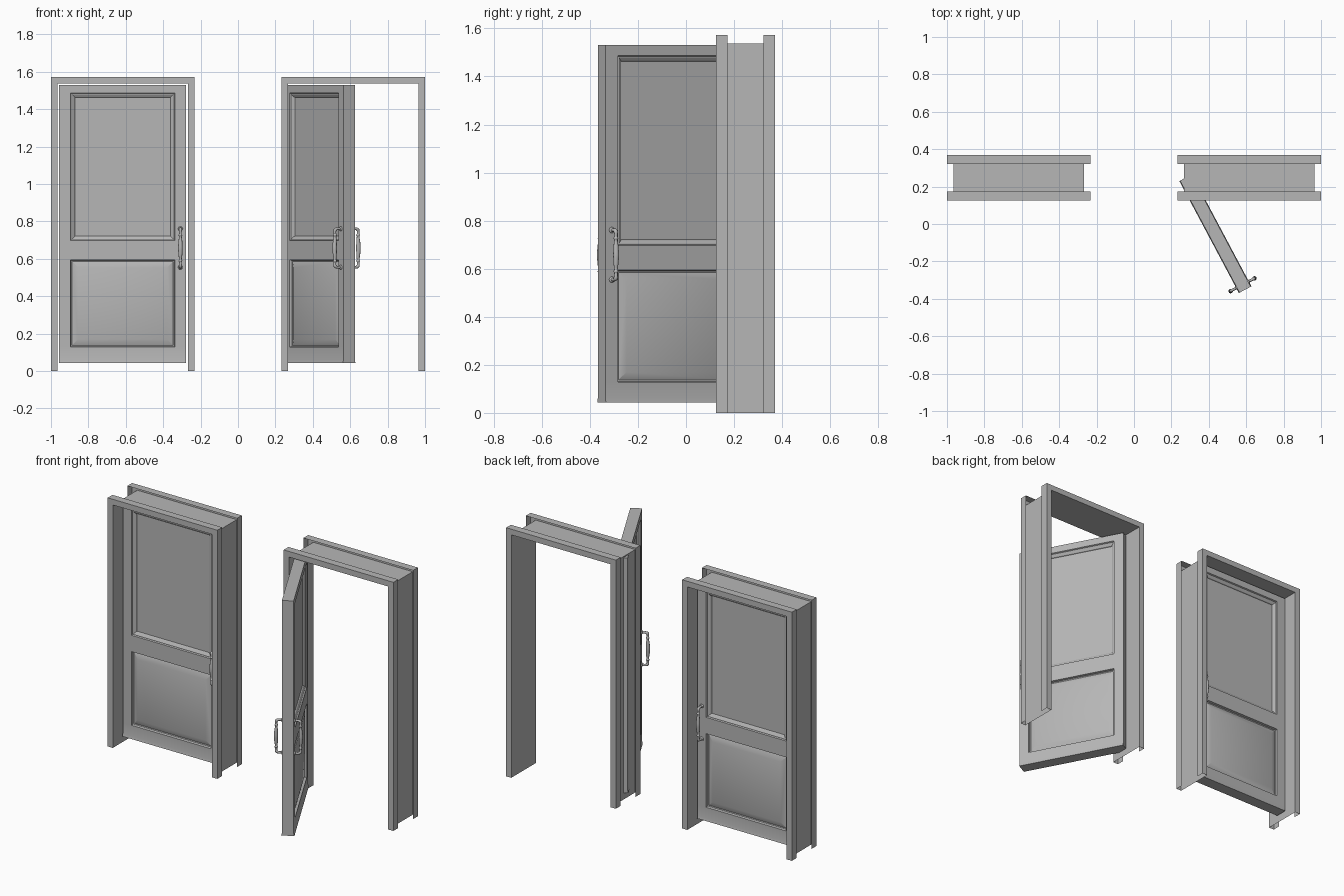
import bpy, bmesh, math

if "Cube" in bpy.data.objects:
    bpy.data.objects.remove(bpy.data.objects["Cube"])

W, T = 0.678, 0.034          # door width, half thickness
YC = 0.2475                  # middle of the frame depth

grey = bpy.data.materials.new("dark_grey")
grey.diffuse_color = (0.47, 0.47, 0.47, 1)
grey.use_nodes = True
grey.node_tree.nodes["Principled BSDF"].inputs["Base Color"].default_value = grey.diffuse_color


def finish(bm, name, loc=(0, 0, 0), rot=0.0):
    bmesh.ops.remove_doubles(bm, verts=bm.verts, dist=1e-5)
    bmesh.ops.recalc_face_normals(bm, faces=bm.faces)
    me = bpy.data.meshes.new(name)
    bm.to_mesh(me)
    bm.free()
    ob = bpy.data.objects.new(name, me)
    bpy.context.collection.objects.link(ob)
    place(ob, loc, rot)
    return ob


def place(ob, loc, rot):
    ob.location = loc
    ob.rotation_euler = (0, 0, rot)
    ob.data.materials.clear()
    ob.data.materials.append(grey)


def smooth(ob, angle):
    bpy.ops.object.select_all(action='DESELECT')
    ob.select_set(True)
    bpy.context.view_layer.objects.active = ob
    bpy.ops.object.shade_smooth_by_angle(angle=math.radians(angle))


def mirror_y(ob):
    m = ob.modifiers.new("mirror", 'MIRROR')
    m.use_axis = (False, True, False)


def quad(bm, *pts):
    bm.faces.new([bm.verts.new(p) for p in pts])


# Door frame: thin channel with returned lips (outward, y) swept up, across and down
def frame(name, x0):
    prof = [(.036, -.0745), (.036, -.1225), (0, -.1225),
            (0, .1225), (.036, .1225), (.036, .0745)]
    l, r, top = 0.036, 0.732, 1.537
    bm = bmesh.new()
    rings = []
    for x, z, sx, sz in ((l, 0, -1, 0), (l, top, -1, 1), (r, top, 1, 1), (r, 0, 1, 0)):
        rings.append([bm.verts.new((x + sx * o, y, z + sz * o)) for o, y in prof])
    for a, b in zip(rings, rings[1:]):
        for i in range(len(prof) - 1):
            bm.faces.new((a[i], a[i + 1], b[i + 1], b[i]))
    finish(bm, name, (x0, YC, 0))


# Door leaf: front half with stepped panels, mirrored to the back
def panel(bm, x0, x1, z0, z1, steps):
    rings = []
    for ins, dep in steps:
        y = -T + dep
        rings.append([(x0 + ins, y, z0 + ins), (x1 - ins, y, z0 + ins),
                      (x1 - ins, y, z1 - ins), (x0 + ins, y, z1 - ins)])
    for a, b in zip(rings, rings[1:]):
        for i in range(4):
            j = (i + 1) % 4
            quad(bm, a[i], a[j], b[j], b[i])
    quad(bm, *rings[-1])


def door(name, loc, rot):
    xs = [0, .06, .618, W]
    zs = [.043, .06, .128, .594, .697, 1.487, 1.53]
    ys = [-T - .004] + [-T] * 6
    upper = [(0, 0), (.004, .008), (.008, .008), (.021, .016), (.024, .022)]
    lower = [(0, 0), (.003, .014), (.009, .016), (.042, .004)]
    bm = bmesh.new()
    for k in range(6):
        a, b, ya, yb = zs[k], zs[k + 1], ys[k], ys[k + 1]
        for i in range(3):
            p, q = xs[i], xs[i + 1]
            if i == 1 and k in (2, 4):
                panel(bm, p, q, a, b, lower if k == 2 else upper)
            else:
                quad(bm, (p, ya, a), (q, ya, a), (q, yb, b), (p, yb, b))
        for x in (0, W):
            quad(bm, (x, ya, a), (x, yb, b), (x, 0, b), (x, 0, a))
    for i in range(3):
        for z, y in ((zs[0], ys[0]), (zs[-1], ys[-1])):
            quad(bm, (xs[i], y, z), (xs[i + 1], y, z), (xs[i + 1], 0, z), (xs[i], 0, z))
    ob = finish(bm, name, loc, rot)
    mirror_y(ob)
    smooth(ob, 25)


# Pull handle: bent bar with varying thickness (out, height, radius)
def handle(name, loc, rot):
    half = [(-.002, .103, .013), (.004, .103, .012), (.007, .103, .007), (.024, .103, .007),
            (.034, .098, .009), (.037, .086, .007), (.036, .076, .007),
            (.036, .069, .0105), (.036, .062, .007), (.037, .035, .0105)]
    pts = half + [(.038, 0, .0125)] + [(o, -h, r) for o, h, r in reversed(half)]
    cu = bpy.data.curves.new(name, 'CURVE')
    cu.dimensions = '3D'
    cu.bevel_depth = 0.01
    cu.bevel_resolution = 3
    cu.use_fill_caps = True
    cu.resolution_u = 3
    sp = cu.splines.new('BEZIER')
    sp.bezier_points.add(len(pts) - 1)
    for b, (o, h, r) in zip(sp.bezier_points, pts):
        b.co = (W - .030, -T - o, .6575 + h)
        b.radius = r / 0.01
        b.handle_left_type = b.handle_right_type = 'AUTO'
    ob = bpy.data.objects.new(name, cu)
    bpy.context.collection.objects.link(ob)
    bpy.ops.object.select_all(action='DESELECT')
    ob.select_set(True)
    bpy.context.view_layer.objects.active = ob
    bpy.ops.object.convert(target='MESH')
    ob = bpy.context.view_layer.objects.active
    ob.name = name
    place(ob, loc, rot)
    mirror_y(ob)
    smooth(ob, 50)


# One closed door and one swung open on its left edge
for label, x0, rot in (("closed", -1.0, 0.0), ("open", 0.232, math.radians(-62))):
    pivot = (x0 + 0.044, YC, 0)
    frame(label + "_door_frame", x0)
    door(label + "_door_leaf", pivot, rot)
    handle(label + "_door_handles", pivot, rot)
